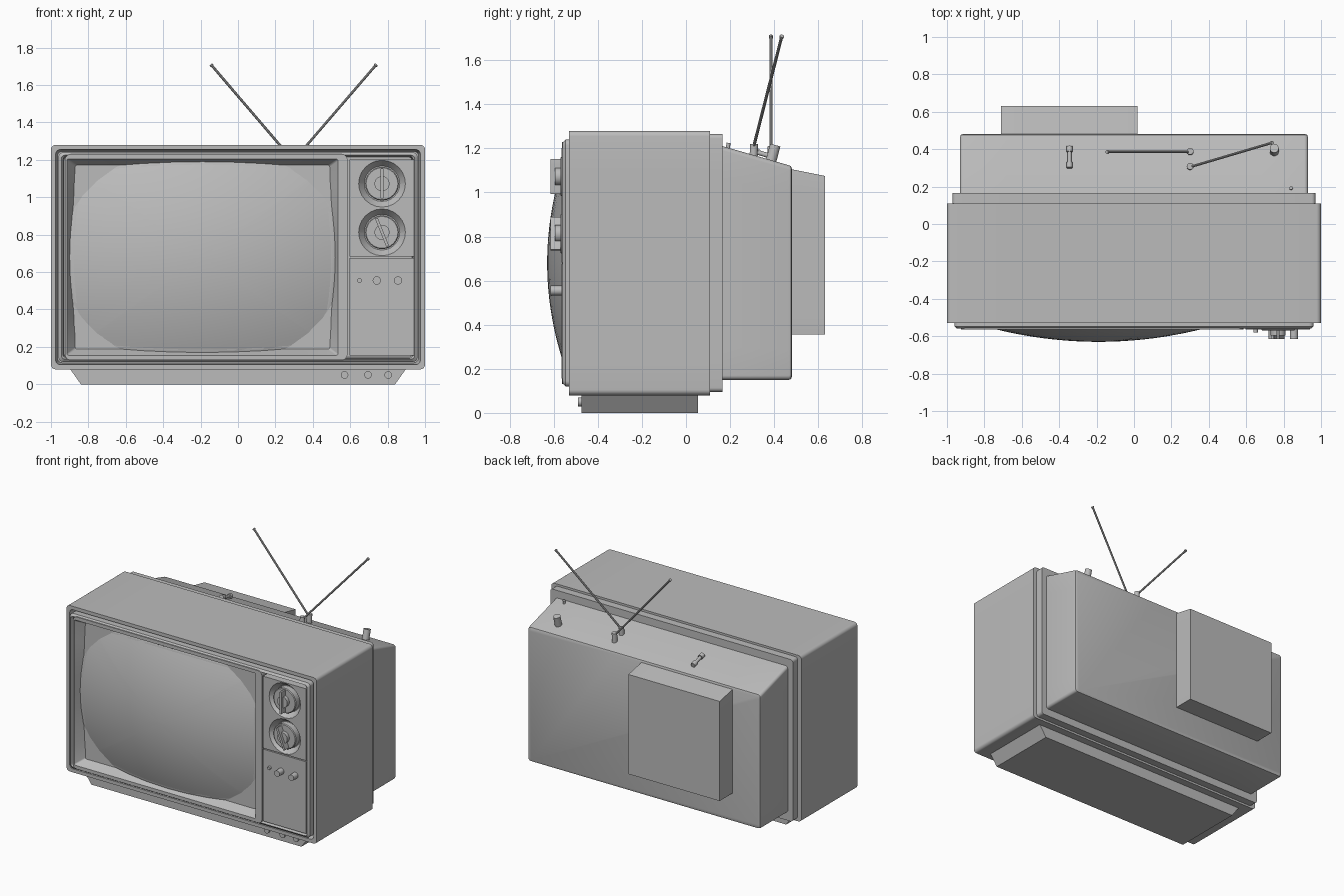
import bpy, bmesh, math
from mathutils import Vector

cube = bpy.data.objects.get("Cube")
if cube:
    bpy.data.objects.remove(cube, do_unlink=True)

grey = bpy.data.materials.new("plain grey")
grey.use_nodes = True
grey.diffuse_color = (0.5, 0.5, 0.5, 1)
grey.node_tree.nodes["Principled BSDF"].inputs["Base Color"].default_value = (0.5, 0.5, 0.5, 1)
parts = []


def finish(bm, name):
    bmesh.ops.recalc_face_normals(bm, faces=bm.faces)
    mesh = bpy.data.meshes.new(name)
    bm.to_mesh(mesh)
    bm.free()
    mesh.materials.append(grey)
    obj = bpy.data.objects.new(name, mesh)
    bpy.context.collection.objects.link(obj)
    parts.append(obj)
    return obj


def rect(x0, x1, z0, z1, y, r=0.0, arc=6, edge=8):
    """Rounded rectangle facing the front, with evenly split straight edges."""
    pts = []
    r = max(r, 0.0005)
    centres = [(x1 - r, z1 - r), (x0 + r, z1 - r), (x0 + r, z0 + r), (x1 - r, z0 + r)]
    for i, (cx, cz) in enumerate(centres):
        for k in range(arc + 1):
            a = math.pi / 2 * (i + k / arc)
            pts.append(Vector((cx + r * math.cos(a), y, cz + r * math.sin(a))))
        a = math.pi / 2 * (i + 1)
        nx, nz = centres[(i + 1) % 4]
        end = Vector((nx + r * math.cos(a), y, nz + r * math.sin(a)))
        start = pts[-1].copy()
        pts += [start.lerp(end, k / edge) for k in range(1, edge)]
    return pts


def disc(x, z, r, y):
    return rect(x - r, x + r, z - r, z + r, y, r * 0.999)


def loft(name, rings):
    """Skin matching rings and close both ends."""
    bm = bmesh.new()
    rows = [[bm.verts.new(p) for p in ring] for ring in rings]
    for a, b in zip(rows, rows[1:]):
        for i in range(len(a)):
            j = (i + 1) % len(a)
            bm.faces.new((a[i], a[j], b[j], b[i]))
    bm.faces.new(rows[0])
    bm.faces.new(rows[-1])
    return finish(bm, name)


def rod(name, start, end, r, sides=20):
    start, end = Vector(start), Vector(end)
    axis = end - start
    bm = bmesh.new()
    bmesh.ops.create_cone(bm, cap_ends=True, segments=sides, radius1=r, radius2=r, depth=axis.length)
    turn = axis.to_track_quat('Z', 'Y').to_matrix().to_4x4()
    bmesh.ops.transform(bm, matrix=turn, verts=bm.verts)
    bmesh.ops.translate(bm, vec=(start + end) / 2, verts=bm.verts)
    return finish(bm, name)


# Cabinet shell, recessed at the front
loft("cabinet", [rect(-1, 1, 0.08, 1.28, 0.11, 0.025), rect(-1, 1, 0.08, 1.28, -0.53, 0.025),
                 rect(-0.975, 0.975, 0.105, 1.255, -0.53, 0.025),
                 rect(-0.965, 0.965, 0.115, 1.245, -0.45, 0.025)])

# Bezel with a shallow tray for the screen and controls
loft("front_bezel", [rect(-0.96, 0.96, 0.12, 1.24, -0.44, 0.025),
                     rect(-0.96, 0.96, 0.12, 1.24, -0.547, 0.025),
                     rect(-0.945, 0.945, 0.135, 1.225, -0.56, 0.02),
                     rect(-0.935, 0.935, 0.14, 1.22, -0.55, 0.02),
                     rect(-0.93, 0.93, 0.145, 1.215, -0.50, 0.02)])

# Screen frame, sloping mask and bulging glass
CX, CZ = -0.19, 0.68


def glass_ring(scale):
    ring = []
    for p in rect(-1, 1, -1, 1, 0, 0.02):
        x = scale * p.x * (0.65 + 0.06 * (1 - p.z ** 2))
        z = scale * p.z * (0.47 + 0.04 * (1 - p.x ** 2))
        ring.append(Vector((CX + x, -0.63 + x * x / 4.5 + z * z / 2.8, CZ + z)))
    return ring


loft("screen_frame", [rect(-0.925, 0.585, 0.13, 1.23, -0.46, 0.03),
                      rect(-0.925, 0.585, 0.13, 1.23, -0.563, 0.03),
                      rect(-0.915, 0.535, 0.155, 1.205, -0.563, 0.01), glass_ring(1.0), glass_ring(0.97)])
loft("screen_glass", [[p + Vector((0, 0.05, 0)) for p in glass_ring(1.0)]]
     + [glass_ring(s / 12) for s in range(12, 0, -1)] + [glass_ring(0.01)])

# Tuner panel: two squares, each with a dished dial
for label, cz, tilt in (("upper", 1.0725, 0), ("lower", 0.8125, 0.38)):
    z0, z1 = cz - 0.13, cz + 0.13
    loft(label + "_tuner_panel", [rect(0.595, 0.94, z0, z1, -0.48), rect(0.595, 0.94, z0, z1, -0.565),
                                  disc(0.77, cz, 0.125, -0.565), disc(0.77, cz, 0.095, -0.525)])
    loft(label + "_dial", [disc(0.77, cz, 0.09, -0.52), disc(0.77, cz, 0.09, -0.565),
                           disc(0.77, cz, 0.085, -0.57)])
    rod(label + "_dial_hub", (0.77, -0.56, cz), (0.77, -0.595, cz), 0.04, 32)
    grip = loft(label + "_dial_grip", [rect(-0.008, 0.008, -0.08, 0.08, y, 0.004) for y in (-0.56, -0.615)])
    grip.location = (0.77, 0, cz)
    grip.rotation_euler.y = -tilt

# Speaker panel and its small knobs
loft("speaker_panel", [rect(0.595, 0.94, 0.155, 0.675, y) for y in (-0.48, -0.565)])
for i, (x, r, y) in enumerate(((0.65, 0.012, -0.58), (0.742, 0.022, -0.615), (0.855, 0.022, -0.615))):
    rod(f"control_knob_{i + 1}", (x, -0.56, 0.555), (x, y, 0.555), r)

# Tapered base with three buttons
loft("base", [[Vector((x, y, z)) for x, z in ((-0.84, 0), (0.84, 0), (0.9, 0.085), (-0.9, 0.085))]
              for y in (-0.475, 0.055)])
for i, x in enumerate((0.57, 0.695, 0.803)):
    rod(f"base_button_{i + 1}", (x, -0.47, 0.05), (x, -0.49, 0.05), 0.02)

# Rear flange, sloping back housing and tube cover
loft("rear_flange", [rect(-0.97, 0.97, 0.095, 1.265, y, 0.02) for y in (0.10, 0.165)])
loft("back_housing", [rect(-0.93, 0.93, 0.15, 1.212, 0.16, 0.02),
                      rect(-0.93, 0.93, 0.15, 1.124, 0.465, 0.02),
                      rect(-0.927, 0.927, 0.153, 1.119, 0.476, 0.02),
                      rect(-0.915, 0.915, 0.165, 1.105, 0.481, 0.02)])
loft("tube_cover", [rect(-0.71, 0.02, 0.355, 1.107, 0.47), rect(-0.71, 0.02, 0.355, 1.075, 0.63)])

# Antennas in their sockets
for side, foot, tip in (("right", (0.30, 0.385, 1.19), (-0.145, 0.385, 1.71)),
                        ("left", (0.30, 0.305, 1.20), (0.74, 0.435, 1.71))):
    x, y, z = foot
    rod(side + "_antenna_socket", (x, y, z - 0.07), (x, y + 0.004, z + 0.02), 0.018)
    rod(side + "_antenna", foot, tip, 0.007, 10)
    rod(side + "_antenna_tip", Vector(tip) - (Vector(tip) - Vector(foot)) * 0.015, tip, 0.01, 10)

# Rear top fittings
rod("rear_knob", (0.75, 0.38, 1.12), (0.75, 0.405, 1.215), 0.024)
rod("rear_peg", (0.84, 0.188, 1.18), (0.84, 0.193, 1.225), 0.009)
for i, (y, z) in enumerate(((0.315, 1.165), (0.40, 1.14))):
    rod(f"clip_post_{i + 1}", (-0.345, y - 0.014, z + 0.024), (-0.345, y + 0.014, z + 0.016), 0.017)
rod("clip_bar", (-0.345, 0.315, 1.185), (-0.345, 0.40, 1.16), 0.011)

# Smooth curved surfaces, keep edges sharp
bpy.ops.object.select_all(action='DESELECT')
for obj in parts:
    obj.select_set(True)
bpy.context.view_layer.objects.active = parts[0]
bpy.ops.object.shade_smooth_by_angle(angle=math.radians(30))
